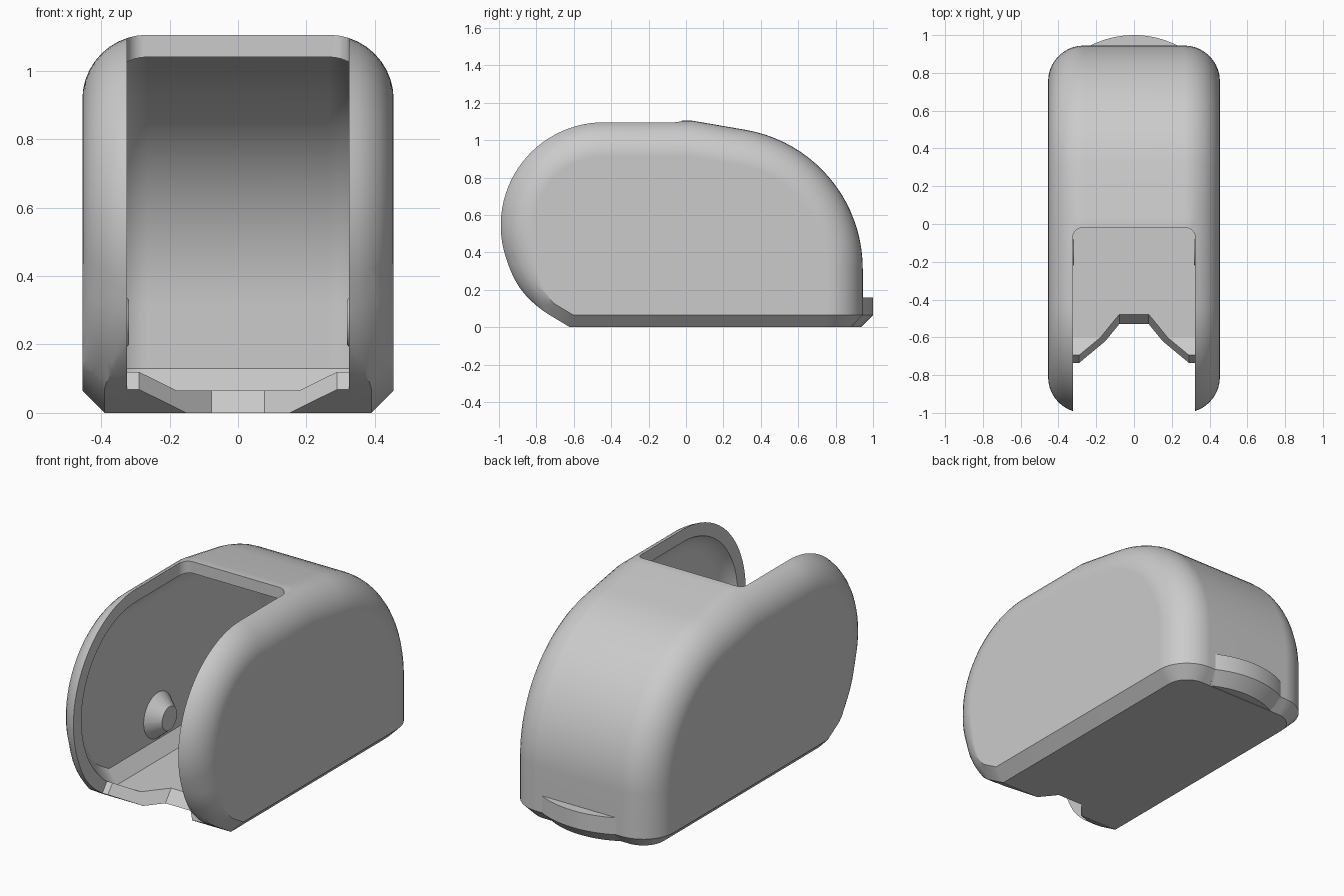
import bpy, bmesh, math
from math import sin, cos, radians

if "Cube" in bpy.data.objects:
    bpy.data.objects.remove(bpy.data.objects["Cube"])

grey = bpy.data.materials.new("plain_grey")
grey.diffuse_color = (0.6, 0.6, 0.6, 1)
grey.use_nodes = True
grey.node_tree.nodes["Principled BSDF"].inputs["Base Color"].default_value = grey.diffuse_color


def finish(bm, name):
    bmesh.ops.recalc_face_normals(bm, faces=bm.faces)
    me = bpy.data.meshes.new(name)
    bm.to_mesh(me)
    bm.free()
    ob = bpy.data.objects.new(name, me)
    bpy.context.collection.objects.link(ob)
    me.materials.append(grey)
    return ob


def hull(points, name):
    """Convex solid around a set of points, flat areas merged."""
    bm = bmesh.new()
    for p in points:
        bm.verts.new(p)
    bmesh.ops.remove_doubles(bm, verts=bm.verts, dist=0.0005)
    res = bmesh.ops.convex_hull(bm, input=bm.verts)
    junk = [g for g in res["geom_interior"] if isinstance(g, bmesh.types.BMVert)]
    bmesh.ops.delete(bm, geom=junk, context='VERTS')
    bmesh.ops.dissolve_limit(bm, angle_limit=radians(0.15),
                             verts=bm.verts, edges=bm.edges)
    return finish(bm, name)


def prism(outline, z0, z1, shear, name):
    """Plan outline extruded upward, leaning back by shear."""
    bm = bmesh.new()
    low = [bm.verts.new((x, y + shear * z0, z0)) for x, y in outline]
    top = [bm.verts.new((x, y + shear * z1, z1)) for x, y in outline]
    bm.faces.new(low)
    bm.faces.new(top)
    n = len(low)
    for i in range(n):
        bm.faces.new((low[i], low[(i + 1) % n], top[(i + 1) % n], top[i]))
    return finish(bm, name)


def boolean(ob, tool, op):
    mod = ob.modifiers.new("cut", 'BOOLEAN')
    mod.object, mod.operation, mod.solver = tool, op, 'EXACT'
    bpy.context.view_layer.objects.active = ob
    bpy.ops.object.modifier_apply(modifier=mod.name)
    bpy.data.objects.remove(tool)


def rounded_body(d, name):
    """Rounded casing volume, shrunk inward by d."""
    width, r, c, steps = 0.455 - d, 0.19 - d, 0.065, 10
    ts = [radians(90) * k / steps for k in range(steps + 1)]
    rows = []  # y, z, normal angle, chamfer share
    for a in range(90, 240, 4):
        rows.append((-0.44 + 0.56 * cos(radians(a)), 0.545 + 0.56 * sin(radians(a)),
                     a, min(1, max(0, (a - 200) / 36))))
    rows.append((0.03, 1.105, 85, 0))
    for k in range(21):
        a = 80.2 * (1 - k / 20)
        rows.append((0.192 + 0.753 * cos(radians(a)),
                     0.313 + 0.753 * sin(radians(a)), a, 0))
    rows.append((0.945, c + d, 0, 0))
    pts = []
    for y, z, a, w in rows:
        for k, t in enumerate(ts):
            s = k / steps * c
            x = (1 - w) * (width - r + r * sin(t)) + w * (width - c + s)
            ins = d + (1 - w) * r * (1 - cos(t)) + w * s
            pts.append((x, y - ins * cos(radians(a)), z - ins * sin(radians(a))))
    # chamfered bottom edge: front corner, then rounded back corner
    for s in (0, c):
        pts.append((width - c + s, -0.62 + 0.277 * (d + s), d + s))
    r2 = r - c
    for t in ts:
        pts.append((width - r + r2 * sin(t), 0.945 - d - c - r2 * (1 - cos(t)), d))
    return hull(pts + [(-x, y, z) for x, y, z in pts], name)


casing = rounded_body(0, "casing")

# rear lip: shallow arc with the chamfer continued below
lip = []
for k in range(-14, 15):
    a = radians(2 * k)
    for rad, z in ((0.508, 0.16), (0.508, 0.065), (0.443, 0)):
        lip.append((rad * sin(a), 0.492 + rad * cos(a), z))
lip += [(sx * 0.2, 0.9, z) for sx in (-1, 1) for z in (0.02, 0.16)]
boolean(casing, hull(lip, "rear_lip"), 'UNION')

# hollow interior
boolean(casing, rounded_body(0.065, "cavity"), 'DIFFERENCE')

# slot open to the top and front, with rounded back corners
W, R = 0.324, 0.05
half = [(W - R + R * cos(radians(a)), -0.02 - R + R * sin(radians(a)))
        for a in range(0, 91, 15)]
slot = [(W, -1.3)] + half + [(-x, y) for x, y in reversed(half)] + [(-W, -1.3)]
boolean(casing, prism(slot, 0.13, 1.4, 0, "slot"), 'DIFFERENCE')

# notch in the front of the floor
edge = [(W, -1.5), (W, -0.79), (0.29, -0.79), (0.078, -0.53)]
notch = edge + [(-x, y) for x, y in reversed(edge)]
boolean(casing, prism(notch, -0.05, 0.18, 0.8, "notch"), 'DIFFERENCE')

# conical pivot pins on the inner side walls
pins = []
for side, label in ((-1, "left"), (1, "right")):
    pts = []
    for k in range(32):
        a = 2 * math.pi * k / 32
        for x, rad in ((0.40, 0.135), (0.318, 0.066)):
            pts.append((side * x, -0.15 + rad * cos(a), 0.265 + rad * sin(a)))
    pins.append(hull(pts, label + "_pivot_pin"))

# smooth curved areas, keep hard edges
for ob in [casing] + pins:
    bpy.ops.object.select_all(action='DESELECT')
    ob.select_set(True)
    bpy.context.view_layer.objects.active = ob
    bpy.ops.object.shade_smooth_by_angle(angle=radians(28))
    wn = ob.modifiers.new("even_shading", 'WEIGHTED_NORMAL')
    wn.keep_sharp = True
